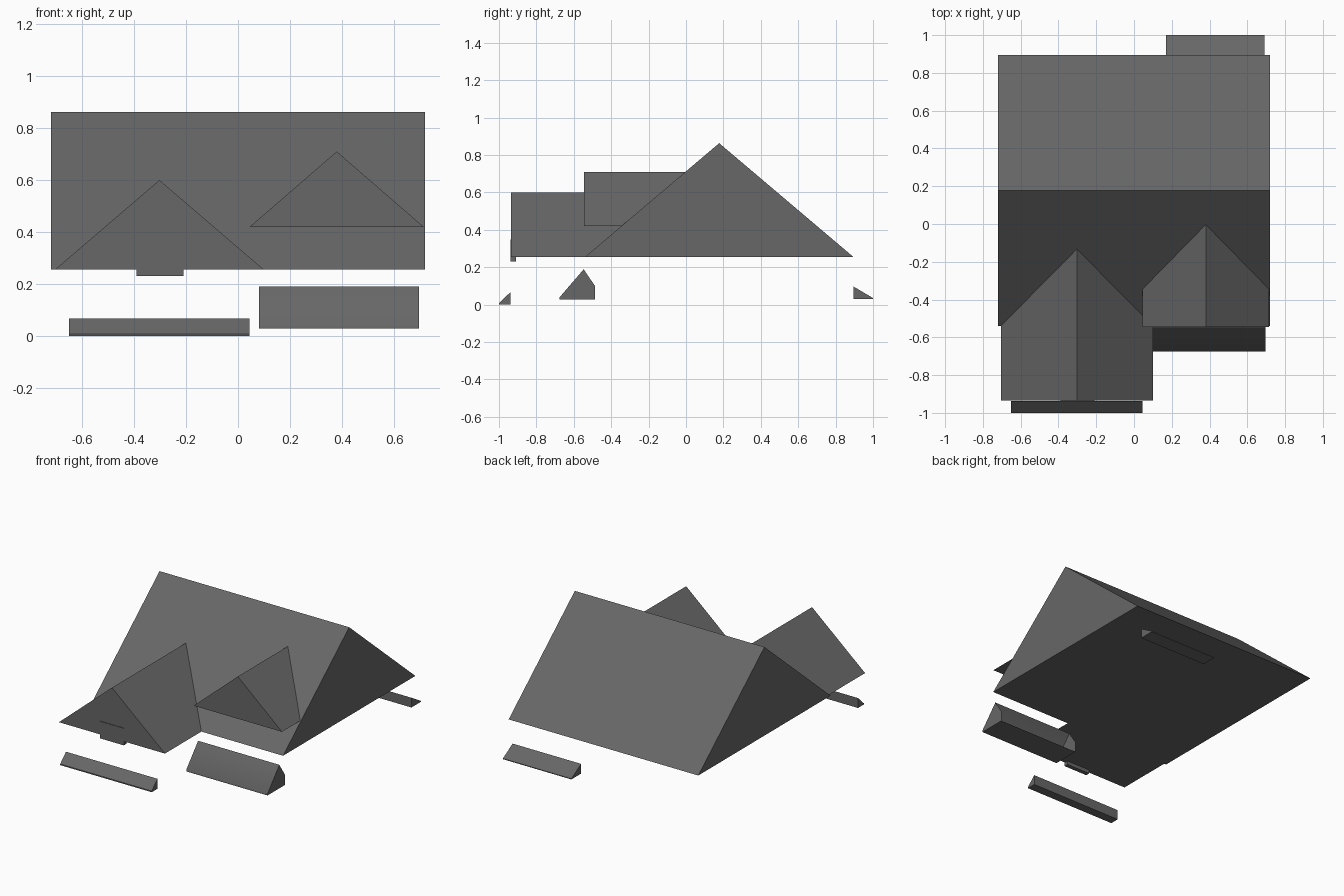
import bpy, bmesh

if "Cube" in bpy.data.objects:
    bpy.data.objects.remove(bpy.data.objects["Cube"])

slate = bpy.data.materials.new("dark slate grey")
slate.diffuse_color = (0.135, 0.135, 0.135, 1)
slate.use_nodes = True
slate.node_tree.nodes["Principled BSDF"].inputs["Base Color"].default_value = slate.diffuse_color


def finish(name, bm, smooth=False):
    bmesh.ops.recalc_face_normals(bm, faces=bm.faces)
    me = bpy.data.meshes.new(name)
    bm.to_mesh(me)
    bm.free()
    me.materials.append(slate)
    ob = bpy.data.objects.new(name, me)
    bpy.context.collection.objects.link(ob)
    if smooth:
        bpy.context.view_layer.objects.active = ob
        ob.select_set(True)
        bpy.ops.object.shade_smooth_by_angle(angle=0.9)
        ob.select_set(False)
    return ob


def prism(name, profile, x0, x1, open_sides=(), smooth=False):
    """Extrude a (y, z) profile along x; sides listed in open_sides are left out."""
    bm = bmesh.new()
    a = [bm.verts.new((x0, y, z)) for y, z in profile]
    b = [bm.verts.new((x1, y, z)) for y, z in profile]
    n = len(profile)
    bm.faces.new(a)
    bm.faces.new(b)
    for i in range(n):
        if i not in open_sides:
            j = (i + 1) % n
            bm.faces.new((a[i], a[j], b[j], b[i]))
    return finish(name, bm, smooth)


# Main roof dimensions
FRONT, BACK, BASE, RIDGE = -0.54, 0.895, 0.255, 0.863
MID = (FRONT + BACK) / 2
SLOPE = (RIDGE - BASE) / (MID - FRONT)


def on_roof(z):
    """y position of the front slope of the main roof at height z."""
    return FRONT + (z - BASE) / SLOPE


def gable(name, x0, x1, y, z0, z1):
    """Cross gable whose back is cut to lie on the main roof's front slope."""
    bm = bmesh.new()
    xm = (x0 + x1) / 2
    pts = ((x0, z0), (x1, z0), (xm, z1))
    f = [bm.verts.new((px, y, pz)) for px, pz in pts]
    b = [bm.verts.new((px, on_roof(pz), pz)) for px, pz in pts]
    bm.faces.new(f)
    for i in range(3):
        j = (i + 1) % 3
        bm.faces.new((f[i], f[j], b[j], b[i]))
    return finish(name, bm)


# Main roof
prism("main_roof", [(FRONT, BASE), (BACK, BASE), (MID, RIDGE)], -0.72, 0.72)

# Two front gables
gable("left_gable", -0.705, 0.10, -0.935, BASE, 0.60)
gable("right_gable", 0.045, 0.715, -0.545, 0.42, 0.71)

# Small block on the left gable front
prism("gable_vent", [(-0.939, 0.23), (-0.91, 0.23), (-0.91, 0.347), (-0.939, 0.347)],
      -0.39, -0.21)

# Lower lean-to roofs
prism("front_lean_to", [(-1.0, 0.0), (-0.937, 0.0), (-0.937, 0.068), (-1.0, 0.008)],
      -0.65, 0.045)
prism("back_lean_to", [(0.895, 0.03), (1.0, 0.03), (1.0, 0.035), (0.895, 0.097)],
      0.17, 0.69)

# Bay roof with cheeks, open towards the wall
prism("bay_roof", [(-0.675, 0.028), (-0.675, 0.04), (-0.553, 0.182), (-0.548, 0.19),
                   (-0.487, 0.10), (-0.487, 0.028)],
      0.08, 0.697, open_sides=(3, 4), smooth=True)
